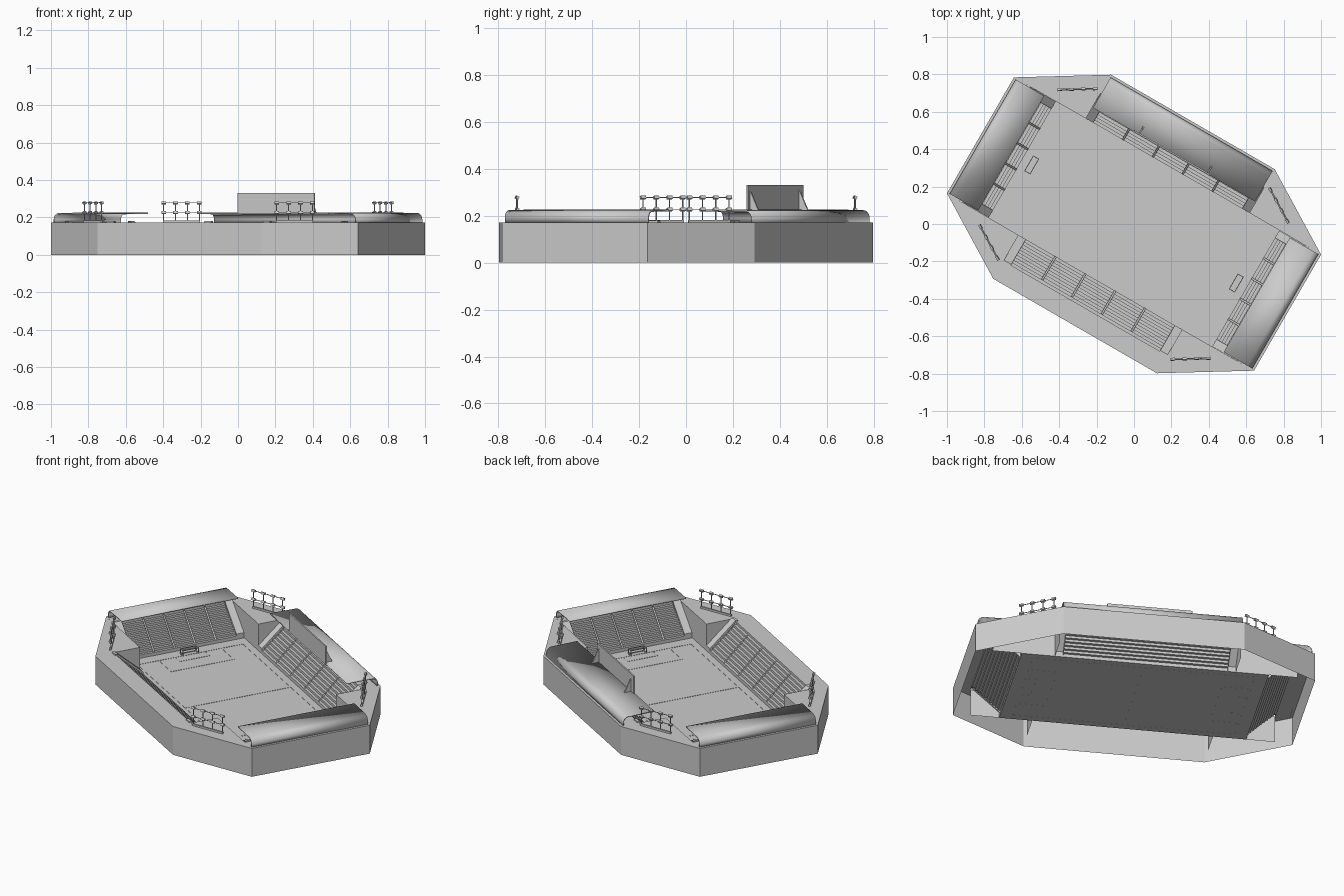
import bpy, bmesh, math
from mathutils import Matrix, Vector

if "Cube" in bpy.data.objects:
    bpy.data.objects.remove(bpy.data.objects["Cube"])

TURN = Matrix.Rotation(math.radians(-30), 4, 'Z')   # whole stadium is turned 30 degrees
HL, HW = 0.948, 0.63        # outer half sizes
PL, PW = 0.69, 0.36         # pitch half sizes
CL, CW = 0.505, 0.358       # chamfer starts
DECK = 0.172


def finish(name, bm, local=Matrix.Identity(4)):
    bmesh.ops.recalc_face_normals(bm, faces=bm.faces)
    bm.transform(TURN @ local)
    me = bpy.data.meshes.new(name)
    bm.to_mesh(me)
    bm.free()
    ob = bpy.data.objects.new(name, me)
    bpy.context.collection.objects.link(ob)
    return ob


def add_faces(bm, polys):
    for p in polys:
        bm.faces.new([bm.verts.new(c) for c in p])
    bmesh.ops.remove_doubles(bm, verts=bm.verts, dist=1e-5)


def add_box(bm, c, size, mat=Matrix.Identity(4)):
    m = mat @ Matrix.Translation(c) @ Matrix.Diagonal((*size, 1))
    bmesh.ops.create_cube(bm, size=1, matrix=m)


def strip(bm, prof, s0, s1):
    """Extrude an open (distance, height) profile along the stand."""
    add_faces(bm, [[(s0, *a), (s1, *a), (s1, *b), (s0, *b)]
                   for a, b in zip(prof, prof[1:])])


# outer octagonal wall, open underneath
octagon = [(HL, CW), (CL, HW), (-CL, HW), (-HL, CW),
           (-HL, -CW), (-CL, -HW), (CL, -HW), (HL, -CW)]
bm = bmesh.new()
add_faces(bm, [[(*a, 0), (*b, 0), (*b, DECK), (*a, DECK)]
               for a, b in zip(octagon, octagon[1:] + octagon[:1])])
finish("outer_wall", bm)

# pitch
bm = bmesh.new()
add_faces(bm, [[(-PL, -PW, .01), (PL, -PW, .01), (PL, PW, .01), (-PL, PW, .01)]])
finish("pitch", bm)

# pitch markings
bm = bmesh.new()
def mark(x0, y0, x1, y1):
    t = .004
    add_box(bm, ((x0 + x1) / 2, (y0 + y1) / 2, .0105),
            (abs(x1 - x0) + t, abs(y1 - y0) + t, .002))
mark(0, -.32, 0, .32)
for k in (-1, 1):
    mark(-.62, k * .32, .62, k * .32)
    mark(k * .62, -.32, k * .62, .32)
    for depth, half in ((.16, .19), (.06, .09)):
        mark(k * (.62 - depth), -half, k * (.62 - depth), half)
        for j in (-1, 1):
            mark(k * .62, j * half, k * (.62 - depth), j * half)
finish("pitch_markings", bm)

# corner decks with inner walls
for i, (sx, sy) in enumerate(((1, 1), (-1, 1), (-1, -1), (1, -1))):
    bm = bmesh.new()
    a, b = (sx * CL, sy * PW), (sx * .85, sy * PW)
    c = (sx * CL, sy * .52)
    add_faces(bm, [
        [(*a, DECK), (sx * HL, sy * CW, DECK), (sx * CL, sy * HW, DECK)],
        [(*a, .01), (*b, .01), (*b, DECK), (*a, DECK)],
        [(*a, .01), (*c, .01), (*c, DECK), (*a, DECK)]])
    finish(f"corner_deck_{i}", bm)


# stands: stepped rows, end ramps and optional roof
def stand(name, angle, d0, d1, half, roof, rows=10):
    local = Matrix.Rotation(math.radians(angle), 4, 'Z')
    run, z0 = .16, .03
    prof = [(d0, .01), (d0, z0)]
    for k in range(rows):
        d, z = d0 + run * (k + 1) / rows, z0 + (DECK - z0) * (k + 1) / rows
        prof += [(d, prof[-1][1]), (d, z)]
    bm = bmesh.new()
    inner = half - .045
    strip(bm, prof, -inner, inner)
    strip(bm, [(d0 + run, DECK), (d1, DECK)], -half, half)
    finish(name + "_rows", bm, local)

    bm = bmesh.new()
    for k in (-1, 1):
        s0, s1 = k * inner, k * half
        strip(bm, [(d0, .01), (d0, .042), (d0 + run - .005, DECK + .008),
                   (d0 + run + .01, DECK + .008), (d0 + run + .01, DECK)], s0, s1)
        add_faces(bm, [[(s0, d0, .01), (s0, d0, .042), (s0, d0 + run - .005, DECK + .008),
                        (s0, d0 + run, DECK)]])
    finish(name + "_end_ramps", bm, local)

    # stairways dividing the rows
    bm = bmesh.new()
    for k in (-.6, -.2, .2, .6):
        strip(bm, [(d0, .032), (d0 + run - .016, DECK + .001)],
              k * inner - .005, k * inner + .005)
    finish(name + "_stairways", bm, local)

    if roof:
        b, r = d1 - .014, .034
        curve = [(b - r + r * math.cos(t), .19 + r * math.sin(t))
                 for t in (math.pi / 2 * i / 6 for i in range(7))]
        bm = bmesh.new()
        strip(bm, [(b, DECK)] + curve + [(d0 + .068, .226)], -half + .005, half - .005)
        ob = finish(name + "_roof", bm, local)
        m = ob.modifiers.new("thickness", 'SOLIDIFY')
        m.thickness, m.offset = .007, -1
        bpy.context.view_layer.objects.active = ob
        ob.select_set(True)
        bpy.ops.object.shade_smooth_by_angle(angle=math.radians(30))
        ob.select_set(False)


stand("back_stand", 0, PW, HW, CL, True)
stand("front_stand", 180, PW, HW, CL, False)
stand("left_stand", 90, PL, HL, CW, True)
stand("right_stand", -90, PL, HL, CW, True)

# large screen on the back roof edge, with triangular braces
bm = bmesh.new()
add_box(bm, (-.0125, .431, .275), (.475, .008, .112))
finish("screen", bm)
bm = bmesh.new()
for s in (-.216, .205):
    tri = [(.433, .222), (.478, .222), (.468, .24), (.435, .31)]
    l, r = [[(s + o, *p) for p in tri] for o in (-.004, .004)]
    add_faces(bm, [l, r] + [[l[i], l[(i + 1) % 4], r[(i + 1) % 4], r[i]] for i in range(4)])
finish("screen_braces", bm)

# floodlight racks in the four corners
for i, (sx, sy) in enumerate(((1, 1), (-1, 1), (-1, -1), (1, -1))):
    ang = math.atan2(-sy * (HW - CW), sx * (HL - CL))
    frame = Matrix.Translation((sx * .622, sy * .473, 0)) @ Matrix.Rotation(ang, 4, 'Z')
    bm = bmesh.new()
    add_box(bm, (0, 0, DECK + .005), (.2, .01, .012), frame)
    add_box(bm, (0, 0, .226), (.2, .003, .003), frame)
    add_box(bm, (0, 0, .278), (.2, .003, .003), frame)
    for k in range(4):
        s = -.096 + .064 * k
        add_box(bm, (s, 0, .227), (.004, .004, .105), frame)
        for z in (.226, .278):
            tilt = Matrix.Translation((s, 0, z)) @ Matrix.Rotation(.4 * sy * sx * (1 if sx > 0 else -1), 4, 'X')
            add_box(bm, (0, 0, 0), (.024, .012, .013), frame @ tilt)
    finish(f"floodlight_rack_{i}", bm)

# goals
for i, k in enumerate((-1, 1)):
    bm = bmesh.new()
    t = .004
    for j in (-1, 1):
        y = j * .046
        add_box(bm, (k * .615, y, .027), (t, t, .034))
        add_box(bm, (k * .648, y, .025), (t, t, .03))
        add_box(bm, (k * .631, y, .042), (.036, t, t))
        add_box(bm, (k * .631, y, .012), (.036, t, t))
    for x, z in ((.615, .043), (.648, .041), (.648, .012)):
        add_box(bm, (k * x, 0, z), (t, .096, t))
    finish(f"goal_{i}", bm)
